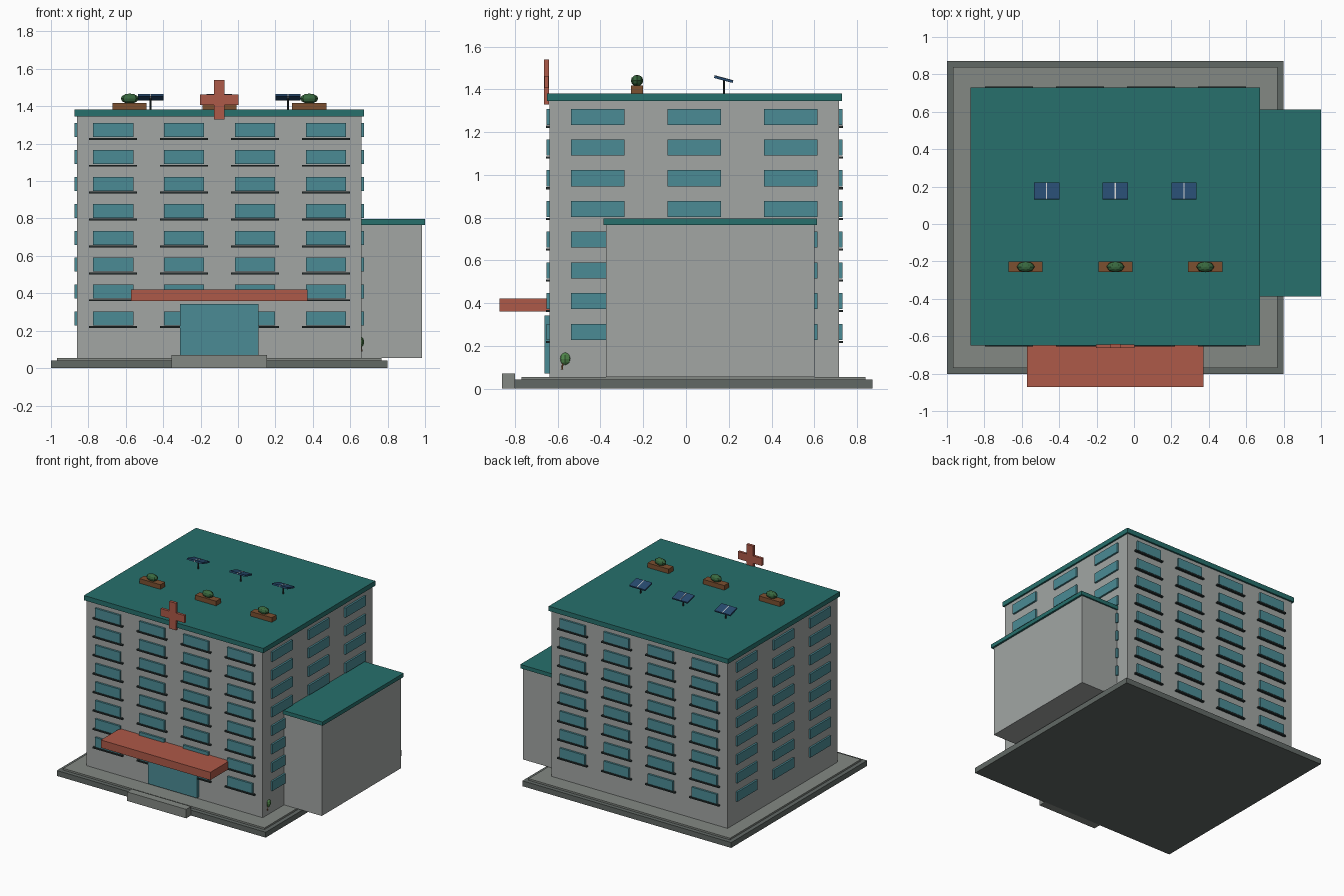
import bpy, math
from mathutils import Vector

if "Cube" in bpy.data.objects:
    bpy.data.objects.remove(bpy.data.objects["Cube"])

def mat(name, r, g, b):
    m = bpy.data.materials.new(name)
    m.diffuse_color = (r, g, b, 1)
    m.use_nodes = True
    m.node_tree.nodes["Principled BSDF"].inputs["Base Color"].default_value = m.diffuse_color
    return m

WALL = mat("wall", .36, .38, .37)
BASE = mat("base", .12, .14, .13)
PAVE = mat("paving", .23, .25, .23)
TEAL = mat("teal", .02, .16, .15)
GLASS = mat("glass", .07, .26, .30)
DARK = mat("dark", .02, .03, .03)
RED = mat("red", .42, .10, .065)
WOOD = mat("wood", .20, .08, .03)
GREEN = mat("green", .04, .14, .05)
LEAF = mat("leaf", .08, .24, .07)
NAVY = mat("navy", .02, .07, .16)
PALE = mat("pale", .6, .62, .62)

def finish(o, name, m):
    o.name = name
    o.data.materials.append(m)
    return o

def box(name, x, y, z, m):
    """Box given by (min, max) on each axis."""
    bpy.ops.mesh.primitive_cube_add(size=1, location=[sum(r) / 2 for r in (x, y, z)])
    o = bpy.context.object
    o.scale = [r[1] - r[0] for r in (x, y, z)]
    bpy.ops.object.transform_apply(location=False, rotation=False, scale=True)
    return finish(o, name, m)

def span(c, w):
    return (c - w / 2, c + w / 2)

def ball(name, loc, scale, m):
    bpy.ops.mesh.primitive_uv_sphere_add(segments=8, ring_count=6, radius=1, location=loc)
    o = bpy.context.object
    o.scale = scale
    return finish(o, name, m)

def rod(name, a, b, r, m):
    a, b = Vector(a), Vector(b)
    bpy.ops.mesh.primitive_cylinder_add(vertices=8, radius=r, depth=(b - a).length, location=(a + b) / 2)
    o = bpy.context.object
    o.rotation_euler = (b - a).to_track_quat('Z', 'Y').to_euler()
    return finish(o, name, m)

def stack(o, count, step):
    """Repeat a window upwards, one per floor."""
    a = o.modifiers.new("floors", 'ARRAY')
    a.count = count
    a.use_relative_offset = False
    a.use_constant_offset = True
    a.constant_offset_displace = (0, 0, step)

X0, X1, Y0, Y1 = -.86, .66, -.638, .716
FLOOR = .1438

# Ground slabs and entrance step
box("base_slab", (-1, .8), (-.802, .872), (0, .042), BASE)
box("paving", (-.968, .768), (-.77, .84), (.042, .055), PAVE)
box("entrance_step", (-.355, .155), (-.86, -.8), (0, .07), PAVE)

# Main block and side wing
box("main_block", (X0, X1), (Y0, Y1), (.05, 1.345), WALL)
box("main_roof", (-.873, .673), (-.65, .729), (1.345, 1.382), TEAL)
box("wing", (.65, .985), (-.375, .6), (.055, .766), WALL)
box("wing_roof", (.645, 1), (-.387, .612), (.766, .796), TEAL)

# Front and back windows with sills
for side, y in (("front", Y0), ("back", Y1)):
    for i in range(4):
        cx = -.668 + .3795 * i
        stack(box(f"{side}_window_{i}", span(cx, .216), span(y, .03), (.228, .303), GLASS), 8, FLOOR)
        stack(box(f"{side}_sill_{i}", span(cx, .255), span(y, .036), (.214, .224), DARK), 8, FLOOR)

# Side windows
for side, x in (("left", X0), ("right", X1)):
    for i in range(3):
        cy = -.412 + .451 * i
        stack(box(f"{side}_window_{i}", span(x, .028), span(cy, .25), (.228, .303), GLASS), 8, FLOOR)

# Entrance door and canopy
box("door", (-.31, .11), (-.663, -.63), (.07, .343), GLASS)
box("canopy", (-.572, .372), (-.872, -.63), (.36, .421), RED)

# Cross sign on the roof edge
box("cross_upright", (-.129, -.071), (-.664, -.642), (1.33, 1.54), RED)
box("cross_bar", (-.204, .004), (-.663, -.643), (1.406, 1.464), RED)

# Roof planters with bushes
for i in range(3):
    cx = -.579 + .48 * i
    box(f"planter_{i}", span(cx, .182), span(-.229, .057), (1.38, 1.418), WOOD)
    ball(f"bush_{i}", (cx, -.229, 1.441), (.048, .029, .027), GREEN)

# Tilted solar panels on posts
for i in range(3):
    cx = -.467 + .367 * i
    p = box(f"solar_panel_{i}", span(cx, .135), span(.176, .09), span(1.448, .012), NAVY)
    s = box(f"solar_strip_{i}", span(cx, .006), span(.176, .09), span(1.4485, .0135), PALE)
    for o in (p, s):
        o.rotation_euler.x = math.radians(-15)
    rod(f"solar_post_{i}", (cx, .178, 1.375), (cx, .178, 1.446), .005, DARK)

# Small shrub by the right front corner
ball("shrub", (.645, -.565, .14), (.03, .03, .034), LEAF)
rod("shrub_stem", (.662, -.58, .09), (.655, -.575, .13), .004, WOOD)
